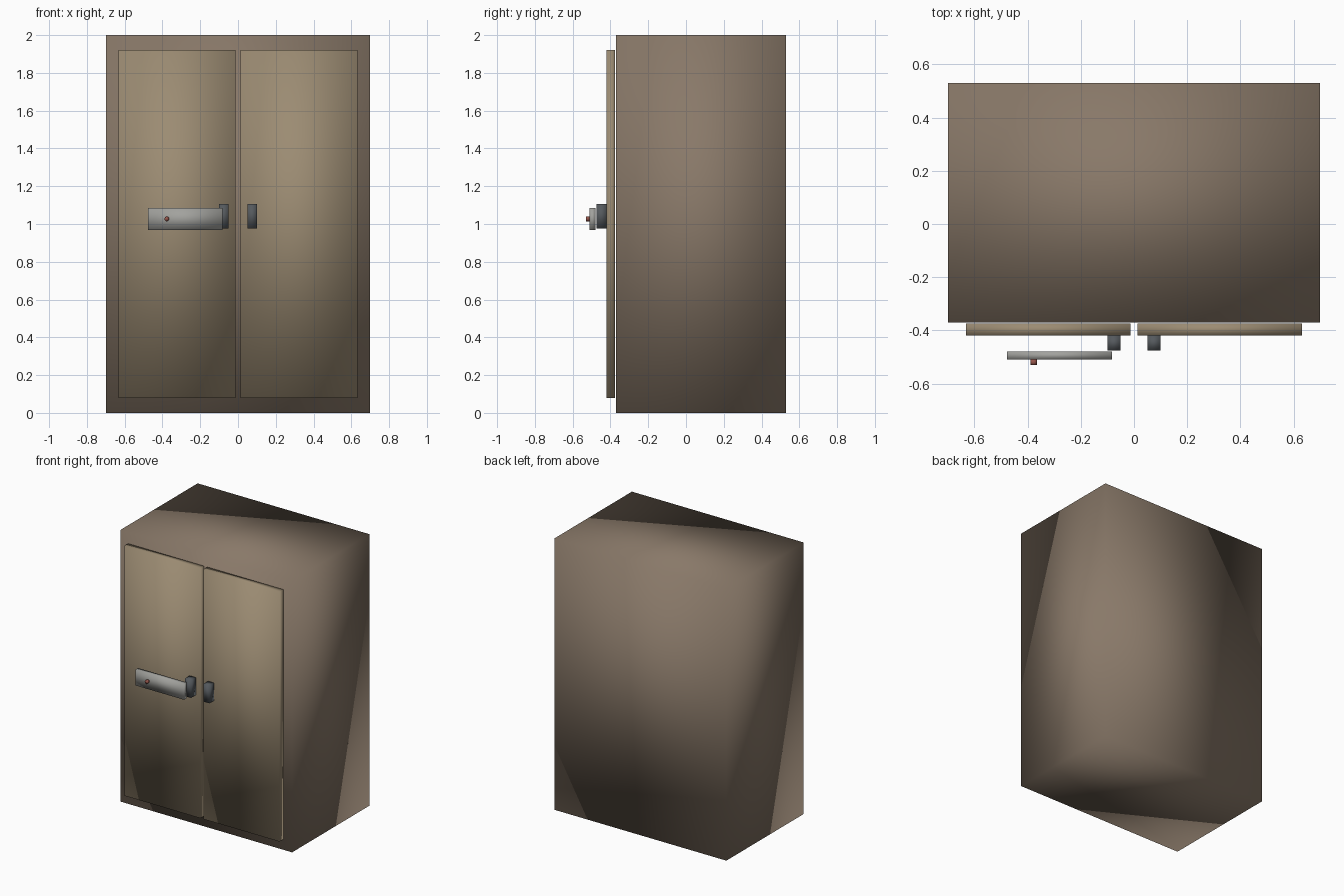
import bpy, math

if "Cube" in bpy.data.objects:
    bpy.data.objects.remove(bpy.data.objects["Cube"])


def material(name, rgb):
    m = bpy.data.materials.new(name)
    m.diffuse_color = (*rgb, 1)
    m.use_nodes = True
    m.node_tree.nodes["Principled BSDF"].inputs["Base Color"].default_value = m.diffuse_color
    return m


body_mat = material("brown", (0.25, 0.19, 0.14))
door_mat = material("tan", (0.33, 0.26, 0.17))
dark_mat = material("dark_metal", (0.09, 0.10, 0.11))
plate_mat = material("light_metal", (0.36, 0.36, 0.34))
red_mat = material("red", (0.30, 0.09, 0.07))


def finish(name, mat):
    ob = bpy.context.object
    ob.name = name
    ob.data.materials.append(mat)
    bpy.ops.object.transform_apply(location=False, rotation=True, scale=True)
    bpy.ops.object.shade_smooth()
    return ob


def box(name, x, y, z, mat):
    """Box from (min, max) ranges on each axis."""
    bpy.ops.mesh.primitive_cube_add(size=1, location=[sum(r) / 2 for r in (x, y, z)])
    bpy.context.object.scale = [r[1] - r[0] for r in (x, y, z)]
    return finish(name, mat)


# Cabinet carcass
box("cabinet_body", (-0.70, 0.70), (-0.37, 0.53), (0, 2), body_mat)

# Paired doors and handles
for side, s in (("left", -1), ("right", 1)):
    box(side + "_door", sorted((s * 0.0125, s * 0.6325)), (-0.42, -0.375), (0.08, 1.92), door_mat)
    box(side + "_handle", sorted((s * 0.05, s * 0.10)), (-0.475, -0.42), (0.977, 1.107), dark_mat)

# Lock plate standing in front of the left door
box("lock_plate", (-0.477, -0.082), (-0.51, -0.48), (0.968, 1.085), plate_mat)

# Small red indicator on the plate
bpy.ops.mesh.primitive_cylinder_add(vertices=16, radius=0.0125, depth=0.02,
                                    location=(-0.377, -0.52, 1.027),
                                    rotation=(math.pi / 2, 0, 0))
finish("red_indicator", red_mat)
